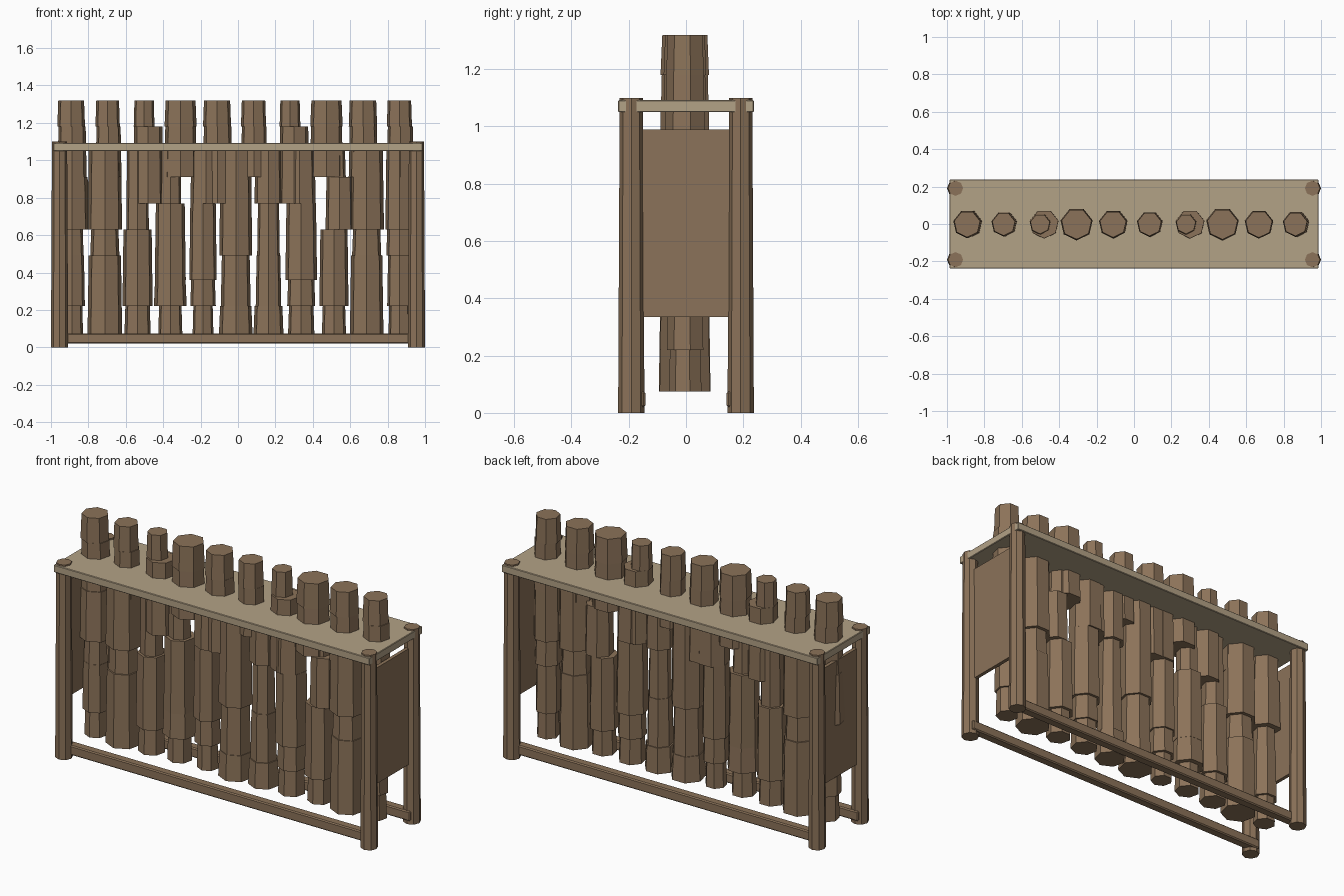
import bpy, bmesh
from math import pi
from mathutils import Matrix


def material(name, rgb):
    m = bpy.data.materials.new(name)
    m.diffuse_color = (*rgb, 1)
    return m


BARK = material("bark", (0.26, 0.17, 0.10))
PLANK = material("plank", (0.45, 0.36, 0.24))


def finish(name, bm, mat):
    me = bpy.data.meshes.new(name)
    bm.to_mesh(me)
    bm.free()
    me.materials.append(mat)
    ob = bpy.data.objects.new(name, me)
    bpy.context.collection.objects.link(ob)
    return ob


def add_log(bm, x, y, z0, z1, r, top, sides, turn=0.0):
    mat = Matrix.Translation((x, y, (z0 + z1) / 2)) @ Matrix.Rotation(turn, 4, 'Z')
    bmesh.ops.create_cone(bm, cap_ends=True, segments=sides, radius1=r,
                          radius2=r * top, depth=z1 - z0, matrix=mat)


def box(name, lo, hi, mat, bevel=0.0):
    bm = bmesh.new()
    size = [b - a for a, b in zip(lo, hi)]
    mid = [(a + b) / 2 for a, b in zip(lo, hi)]
    bmesh.ops.create_cube(bm, size=1, matrix=Matrix.Translation(mid) @ Matrix.Diagonal((*size, 1)))
    if bevel:
        bmesh.ops.bevel(bm, geom=bm.edges[:], offset=bevel, segments=1, affect='EDGES')
    return finish(name, bm, mat)


def stack(name, x, bottom, pieces):
    # stacked seven-sided logs, each piece given as (top height, radius, x shift)
    bm = bmesh.new()
    for top, r, *shift in pieces:
        cx = x + (shift[0] if shift else 0)
        add_log(bm, cx, 0, bottom, top, r, 0.93, 7, pi)
        bottom = top
    finish(name, bm, BARK)


# corner posts
for side, sx in (("left", -1), ("right", 1)):
    for end, sy in (("front", -1), ("back", 1)):
        bm = bmesh.new()
        add_log(bm, sx * 0.954, sy * 0.191, 0, 1.10, 0.046, 0.88, 8)
        finish(f"{end}_{side}_post", bm, BARK)

# top plank, bottom rails and end panels
box("top_plank", (-0.987, -0.237, 1.05), (0.987, 0.237, 1.092), PLANK, 0.003)
for end, s in (("front", -1), ("back", 1)):
    y = s * 0.168
    box(f"{end}_rail", (-0.975, y - 0.026, 0.02), (0.975, y + 0.026, 0.075), BARK, 0.006)
for side, s in (("left", -1), ("right", 1)):
    x = s * 0.95
    box(f"{side}_panel", (x - 0.01, -0.157, 0.335), (x + 0.01, 0.157, 0.99), BARK)

# log wall below the plank
WALL = [
    [(0.22, 0.06), (0.49, 0.07), (0.63, 0.063), (0.91, 0.092), (1.05, 0.075)],
    [(0.49, 0.095), (0.63, 0.08), (1.05, 0.095)],
    [(0.22, 0.072), (0.63, 0.083), (1.05, 0.062)],
    [(0.22, 0.066), (0.36, 0.09), (0.77, 0.085), (1.05, 0.06)],
    [(0.22, 0.057), (0.36, 0.07), (0.77, 0.075), (1.05, 0.085, 0.015)],
    [(0.22, 0.092), (0.49, 0.082), (1.05, 0.09)],
    [(0.22, 0.082), (0.49, 0.07), (0.77, 0.062), (1.05, 0.077)],
    [(0.22, 0.072), (0.36, 0.077), (0.77, 0.087), (1.05, 0.09, -0.01)],
    [(0.22, 0.066), (0.63, 0.08), (0.91, 0.077, 0.03), (1.05, 0.065)],
    [(0.49, 0.092), (0.63, 0.08), (1.05, 0.095)],
    [(0.22, 0.06), (0.49, 0.067), (0.63, 0.072), (1.05, 0.077)],
]
for i, pieces in enumerate(WALL):
    stack(f"wall_log_{i + 1}", -0.887 + 0.175 * i, 0.075, pieces)

# log tops standing through the plank: hanging depth, lower radius, upper radius, lower shift
TOPS = [
    (0.91, 0.080, 0.076, 0.005), (0.91, 0.071, 0.067, 0.005),
    (0.77, 0.083, 0.057, 0.022), (0.91, 0.090, 0.088, 0),
    (0.77, 0.081, 0.077, 0.003), (0.91, 0.072, 0.069, 0.003),
    (0.77, 0.083, 0.057, 0.022), (0.91, 0.091, 0.089, 0),
    (0.91, 0.080, 0.078, 0.002), (0.91, 0.074, 0.069, 0.005),
]
for i, (low, r0, r1, shift) in enumerate(TOPS):
    stack(f"log_top_{i + 1}", -0.892 + 0.195 * i, low, [(1.18, r0, shift), (1.32, r1)])
